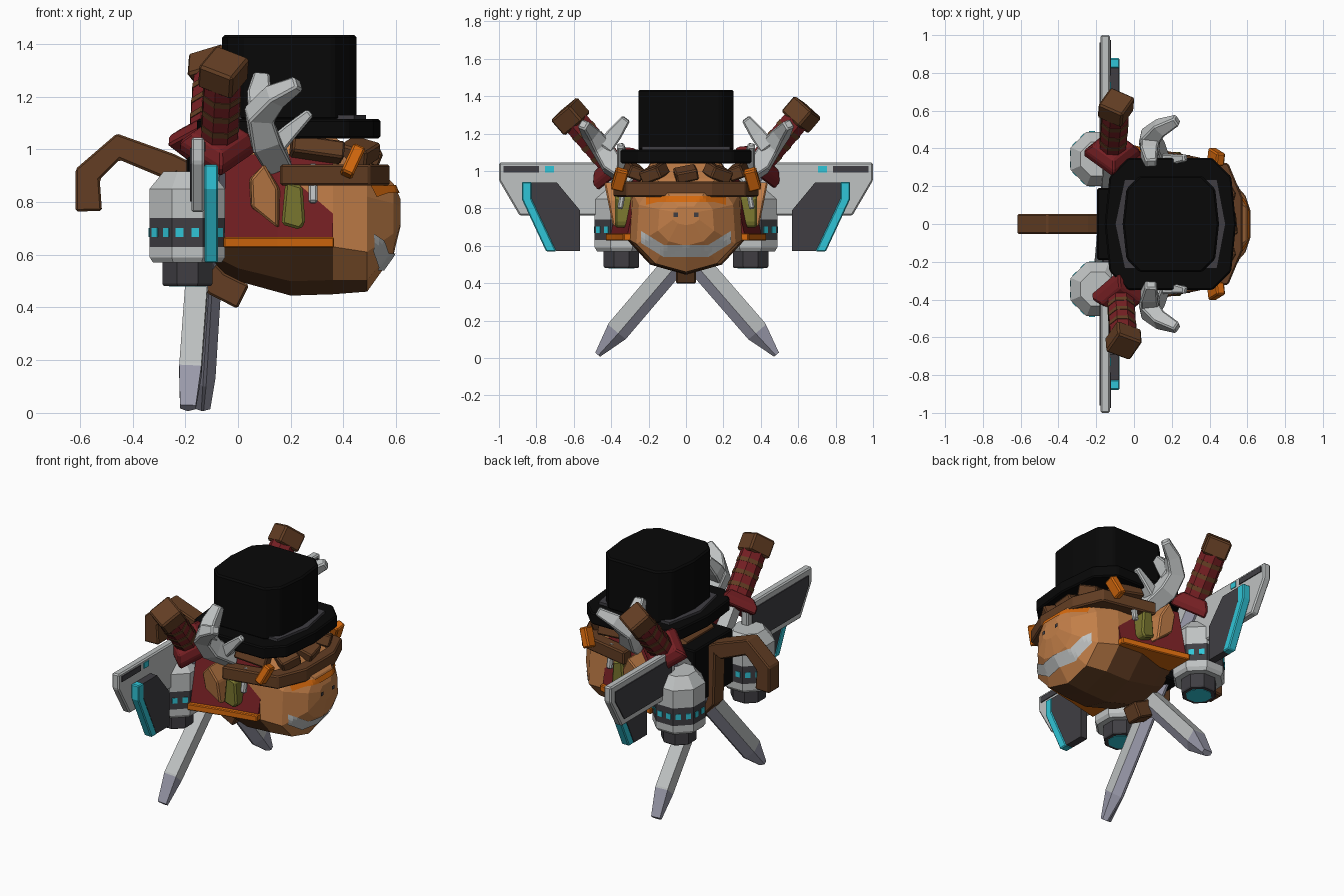
import bpy, bmesh, math
from mathutils import Vector, Euler
from mathutils.bvhtree import BVHTree

if "Cube" in bpy.data.objects:
    bpy.data.objects.remove(bpy.data.objects["Cube"])

COL = {"black": (.0025, .0025, .0025), "light_grey": (.52, .54, .54), "dark_grey": (.05, .048, .055),
       "cyan": (.03, .56, .68), "brown": (.125, .048, .017), "tan": (.54, .21, .065),
       "orange": (.66, .14, .004), "red": (.18, .014, .017), "olive": (.19, .18, .028),
       "steel": (.32, .32, .40)}
MAT = {}
for k, c in COL.items():
    MAT[k] = bpy.data.materials.new(k)
    MAT[k].diffuse_color = (*c, 1)
BOTH = (1, -1)


def finish(name, bm, mats, rule=None, bevel=0):
    bmesh.ops.recalc_face_normals(bm, faces=bm.faces)
    bm.normal_update()
    if rule:
        for f in bm.faces:
            f.material_index = rule(f.calc_center_median(), f.normal)
    me = bpy.data.meshes.new(name)
    bm.to_mesh(me)
    ob = bpy.data.objects.new(name, me)
    for m in mats.split():
        me.materials.append(MAT[m])
    bpy.context.collection.objects.link(ob)
    if bevel:
        b = ob.modifiers.new("bevel", 'BEVEL')
        b.width, b.segments, b.limit_method = bevel, 1, 'ANGLE'
    return ob


def loft(name, rings, mats, sides=(1,), rule=None, bevel=0):
    """Skin a list of rings, capped at both ends; sides mirrors in y."""
    for s in sides:
        bm = bmesh.new()
        vs = [[bm.verts.new((p[0], p[1] * s, p[2])) for p in r] for r in rings]
        n = len(vs[0])
        for a, b in zip(vs, vs[1:]):
            for i in range(n):
                bm.faces.new((a[i], a[(i + 1) % n], b[(i + 1) % n], b[i]))
        bm.faces.new(vs[0])
        bm.faces.new(vs[-1])
        tag = "" if len(sides) == 1 else ("_left" if s > 0 else "_right")
        finish(name + tag, bm, mats, rule, bevel)


def prism(name, pts, axis, a, b, mats, sides=(1,), rule=None, bevel=0):
    put = {'x': lambda p, t: (t, p[0], p[1]), 'y': lambda p, t: (p[0], t, p[1]),
           'z': lambda p, t: (p[0], p[1], t)}[axis]
    loft(name, [[put(p, t) for p in pts] for t in (a, b)], mats, sides, rule, bevel)


def box(name, c, size, mats, sides=(1,), rot=(0, 0, 0), bevel=0.008):
    R = Euler([math.radians(r) for r in rot]).to_matrix()
    x, y, z = [v / 2 for v in size]
    loft(name, [[Vector(c) + R @ Vector((i, j, k)) for i, j in ((-x, -y), (x, -y), (x, y), (-x, y))]
                for k in (-z, z)], mats, sides, None, bevel)


def tube(name, path, widths, ref, mats, sides=(1,), bevel=0.008):
    """Square bar along a path; widths = (along ref, across ref) at each point."""
    P = [Vector(p) for p in path]
    rings = []
    for i, p in enumerate(P):
        t = (P[min(i + 1, len(P) - 1)] - P[max(i - 1, 0)]).normalized()
        u = (Vector(ref) - t * t.dot(Vector(ref))).normalized()
        v = t.cross(u)
        w, d = widths[i] if isinstance(widths, list) else widths
        rings.append([p + u * w / 2 * a + v * d / 2 * b for a, b in ((1, 1), (-1, 1), (-1, -1), (1, -1))])
    loft(name, rings, mats, sides, None, bevel)


def oct_ring(cx, cy, z, r, n=8):
    r /= math.cos(math.pi / n)
    return [(cx + r * math.cos((i + .5) * 2 * math.pi / n), cy + r * math.sin((i + .5) * 2 * math.pi / n), z)
            for i in range(n)]


# Head: rings along x (x, half width, bottom, top)
def head_ring(x, w, b, t):
    h = t - b
    half = [(.62 * w, b + .09 * h), (w, b + .3 * h), (w * .95, b + .72 * h), (w * .6, t)]
    return [(x, 0, b)] + [(x, y, z) for y, z in half] + [(x, -y, z) for y, z in reversed(half)]


HEAD = [(-.1, .22, .56, .98), (0, .28, .5, 1.04), (.2, .31, .445, 1.05), (.36, .3, .45, 1.05),
        (.49, .265, .46, .96), (.59, .15, .6, .87), (.617, .07, .71, .81)]


def head_rule(c, n):
    if c.x > .36:
        return 1 if n.z > -.75 else 0
    return 0 if c.z < .64 or c.x < .05 else 1


loft("head", [head_ring(*h) for h in HEAD], "brown tan", rule=head_rule)
hb = bmesh.new()
hb.from_mesh(bpy.data.objects["head"].data)
tree = BVHTree.FromBMesh(hb)


# Face markings projected onto the head from the front
def decal(name, y0, y1, low, high, mat, cols=24, rows=4, off=.007):
    bm = bmesh.new()
    grid = []
    for i in range(cols + 1):
        y = y0 + (y1 - y0) * i / cols
        col = []
        for j in range(rows + 1):
            z = low(y) + (high(y) - low(y)) * j / rows
            hit = tree.ray_cast(Vector((2, y, z)), Vector((-1, 0, 0)))[0]
            col.append(bm.verts.new((hit.x + off if hit else .45, y, z)))
        grid.append(col)
    for a, b in zip(grid, grid[1:]):
        for j in range(rows):
            bm.faces.new((a[j], b[j], b[j + 1], a[j + 1]))
    finish(name, bm, mat)


smile = lambda y: .54 + max(0, abs(y) - .12) * .62
decal("mouth", -.24, .24, smile, lambda y: smile(y) + .065, "light_grey")
decal("brow_trim", -.215, .215, lambda y: .835 - .25 * max(0, abs(y) - .15), lambda y: .865, "orange")
for s in BOTH:
    decal("nostril", s * .055 - .012, s * .055 + .012, lambda y: .755, lambda y: .778, "dark_grey", 2, 2)

# Visor band round the front of the face
outer = [(.16, .39), (.5, .32), (.575, .14)]
inner = [(.16, .31), (.43, .25), (.5, .1)]
mirror = lambda pts: [(x, -y) for x, y in pts]
prism("visor", outer + mirror(outer[::-1]) + mirror(inner) + inner[::-1], 'z', .862, .943, "brown", bevel=.008)
box("buckle", (.435, .355, .955), (.05, .07, .12), "orange", BOTH, (15, 25, 0))
# Hair tufts under the brim
box("fringe_middle", (.49, 0, .985), (.1, .12, .06), "brown", rot=(12, 20, 10))
box("fringe_side", (.46, .17, .99), (.12, .12, .07), "brown", BOTH, (-18, 15, 25))
box("hair_side", (.3, .28, 1.0), (.2, .08, .07), "brown", BOTH, (20, 8, -8))

# Cloth side flaps with orange hem, flaring toward the back
flap = lambda x, y: [(x, .2, .98), (x, y - .08, .98), (x, y - .01, .65), (x, .24, .65)]
loft("side_flap", [flap(-.05, .415), flap(.15, .365), flap(.36, .325)], "red", BOTH)
hem = lambda x, y: [(x, .25, .627), (x, y, .627), (x, y, .667), (x, .25, .667)]
loft("flap_hem", [hem(-.055, .43), hem(.15, .38), hem(.365, .335)], "orange", BOTH, bevel=.005)

# Ears and the olive leaf beside them
ear = [(.1, .945), (.16, .85), (.16, .7), (.045, .78), (.04, .886)]
loft("ear", [[(x, .3, z) for x, z in ear],
             [(.1 + (x - .1) * .85, .39 + (z - .7) * .2, z) for x, z in ear]], "tan", BOTH, bevel=.008)
prism("olive_leaf", [(.18, .88), (.245, .86), (.255, .72), (.235, .695), (.165, .715)], 'y', .28, .38, "olive", BOTH, bevel=.01)
box("side_fang", (.285, .34, .87), (.035, .03, .15), "light_grey", BOTH, (10, 0, 0))


# Top hat
def hat_outline(x0, x1, w, cut, bulge):
    half = [(x1 - bulge, w - cut), (x1 - bulge - cut, w), (x0 + bulge + cut, w), (x0 + bulge, w - cut)]
    return [(x1, 0)] + half + [(x0, 0)] + [(x, -y) for x, y in half[::-1]]


prism("hat_brim", hat_outline(-.155, .54, .35, .1, .025), 'z', 1.04, 1.114, "black", bevel=.008)
prism("hat_crown", hat_outline(-.06, .45, .255, .07, .02), 'z', 1.11, 1.434, "black", bevel=.01)
prism("hat_band", [(.485, 0), (.44, .235), (-.05, .235), (-.1, 0), (-.05, -.235), (.44, -.235)],
      'z', 1.11, 1.13, "dark_grey")

# Antlers
tube("antler_stem", [(.15, .27, .95), (.1, .4, 1.04), (.08, .455, 1.13), (.14, .51, 1.2), (.23, .55, 1.25)],
     [(.1, .1), (.11, .11), (.1, .1), (.08, .08), (.05, .05)], (1, 0, .3), "light_grey", BOTH)
tube("antler_tall_prong", [(.09, .44, 1.12), (.08, .38, 1.2), (.09, .32, 1.28)],
     [(.1, .09), (.09, .08), (.06, .05)], (1, 0, 0), "light_grey", BOTH)
tube("antler_front_prong", [(.13, .33, 1.0), (.2, .34, 1.07), (.275, .35, 1.14)],
     [(.08, .08), (.06, .06), (.035, .035)], (0, 1, 0), "light_grey", BOTH)

# Tail
tube("tail", [(.02, 0, .44), (-.08, 0, .49), (-.18, 0, .6), (-.19, 0, .92), (-.26, 0, .935),
              (-.455, 0, 1.01), (-.57, 0, .905), (-.566, 0, .765)], (.108, .1), (0, 1, 0), "brown")

# Rocket pack
box("pack_mount", (-.12, 0, .8), (.15, .38, .34), "black")
box("pack_arm", (-.12, .26, .75), (.1, .2, .14), "dark_grey", BOTH)
PX, PY = -.192, .345
loft("rocket", [oct_ring(PX, PY, z, r) for r, z in ((.13, .57), (.143, .59), (.143, .63), (.143, .74),
     (.143, .85), (.09, .916))], "light_grey dark_grey", BOTH, lambda c, n: int(.64 < c.z < .73))
loft("nozzle", [oct_ring(PX, PY, z, r) for r, z in ((.09, .482), (.095, .49), (.095, .59))], "dark_grey", BOTH)
loft("nozzle_glow", [oct_ring(PX, PY, z, .07) for z in (.479, .484)], "cyan", BOTH)
for i in range(8):
    a = i * math.pi / 4
    for t in (-.03, .03):
        box("rocket_light", (PX + .144 * math.cos(a) - t * math.sin(a), PY + .144 * math.sin(a) + t * math.cos(a), .685),
            (.006, .03, .034), "cyan", BOTH, (0, 0, i * 45), bevel=0)

# Wings
wing = [(1, 1.045), (.36, 1.045), (.36, .762), (.89, .762), (1, .95)]
prism("wing", wing, 'x', -.177, -.128, "light_grey", BOTH, bevel=.008)
prism("wing_back_panel", [(.96, 1.005), (.4, 1.005), (.4, .802), (.87, .802), (.96, .945)], 'x', -.183, -.176, "dark_grey", BOTH)
prism("wing_slot", [(.785, .992), (.975, .992), (.975, 1.027), (.785, 1.027)], 'x', -.13, -.123, "dark_grey", BOTH)
prism("wing_light", [(.707, .992), (.753, .992), (.753, 1.027), (.707, 1.027)], 'x', -.13, -.123, "cyan", BOTH)
prism("wing_flap", [(.567, .573), (.567, .79), (.69, .938), (.825, .938), (.825, .85), (.695, .573)],
      'x', -.126, -.08, "dark_grey", BOTH)
prism("wing_edge", [(.825, .942), (.878, .942), (.878, .85), (.748, .57), (.693, .57), (.825, .85)],
      'x', -.128, -.076, "cyan", BOTH, bevel=.006)


# Crossed swords: local frame runs from pommel to tip
def sword(tag, start, tip, roll):
    S, T = Vector(start), Vector(tip)
    t = (T - S).normalized()
    u = (Vector((1, 0, 0)) - t * t.x).normalized()
    v = t.cross(u)
    v = v if v.z < 0 else -v
    L = (T - S).length
    at = lambda a, b, d: S + u * a + v * b + t * d

    def rect(w, d, turn):
        c, s = math.cos(math.radians(turn)) * w / 2, math.sin(math.radians(turn)) * w / 2
        return [at(p, q, d) for p, q in ((c - s, s + c), (-c - s, c - s), (s - c, -s - c), (c + s, s - c))]
    octo = lambda r, d: [at(p[0], p[1], d) for p in oct_ring(0, 0, 0, r)]
    loft("sword_pommel_" + tag, [rect(.145, -.05, roll), rect(.145, .06, roll)], "brown", bevel=.01)
    loft("sword_grip_" + tag, [octo(.069, .05), octo(.069, .36)], "red")
    for k in range(3):
        loft("grip_wrap_" + tag, [octo(.072, .1 + k * .075), octo(.072, .125 + k * .075)], "brown")
    loft("sword_guard_" + tag, [rect(.15, .31, roll * 1.5), rect(.215, .355, roll * 1.5),
                                rect(.215, .4, roll * 1.5)], "red", bevel=.008)

    # blade: single edged, the lower edge in polished steel
    def section(d, top, mid, low, w):
        return [at(w, top, d), at(-w, top, d), at(-w, mid, d), at(-w * .15, low, d), at(w * .15, low, d), at(w, mid, d)]
    loft("sword_blade_" + tag, [section(.38, -.06, .015, .065, .042), section(L - .17, -.06, .015, .065, .042),
         section(L - .16, -.058, .015, .065, .042), section(L, -.012, .01, .022, .03)], "light_grey steel",
         rule=lambda c, n: int(n.dot(v) > .2 or (c - S).dot(t) > L - .13))


sword("right", (-.055, -.62, 1.295), (-.135, .487, .022), 28)
sword("left", (-.095, .62, 1.305), (-.19, -.475, .022), -28)

for m in bpy.data.materials:
    if m.users and not m.is_grease_pencil:
        m.use_nodes = True
        m.node_tree.nodes["Principled BSDF"].inputs["Base Color"].default_value = m.diffuse_color
